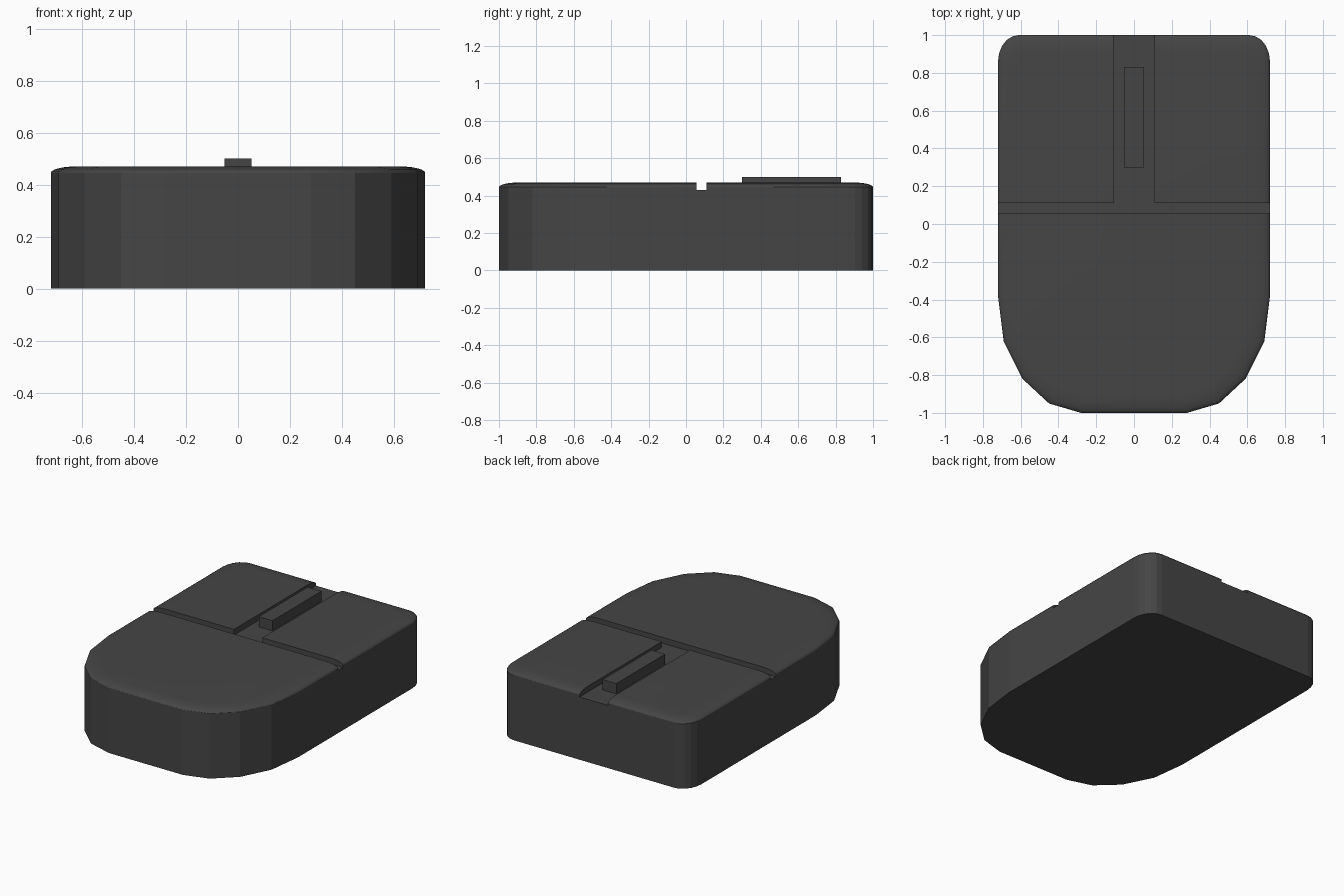
import bpy, bmesh, math

cube = bpy.data.objects.get("Cube")
if cube:
    bpy.data.objects.remove(cube, do_unlink=True)

grey = bpy.data.materials.new("charcoal grey")
grey.use_nodes = True
colour = (0.06, 0.06, 0.06, 1)
grey.diffuse_color = colour
grey.node_tree.nodes["Principled BSDF"].inputs["Base Color"].default_value = colour


def loft(name, rings):
    """Closed solid through a stack of matching rings."""
    bm = bmesh.new()
    loops = [[bm.verts.new(p) for p in ring] for ring in rings]
    n = len(loops[0])
    for low, high in zip(loops, loops[1:]):
        for i in range(n):
            j = (i + 1) % n
            bm.faces.new((low[i], low[j], high[j], high[i]))
    bm.faces.new(loops[0][::-1])
    bm.faces.new(loops[-1])
    bmesh.ops.recalc_face_normals(bm, faces=bm.faces)
    mesh = bpy.data.meshes.new(name)
    bm.to_mesh(mesh)
    bm.free()
    mesh.materials.append(grey)
    obj = bpy.data.objects.new(name, mesh)
    bpy.context.collection.objects.link(obj)
    return obj


def prism(name, outline, z0, z1):
    return loft(name, [[(x, y, z) for x, y in outline] for z in (z0, z1)])


def mirrored(half):
    return half + [(-x, y) for x, y in reversed(half)]


# Body outline: faceted round front, small rounded back corners
half = [(0.28, -1), (0.45, -0.95), (0.59, -0.82), (0.69, -0.62), (0.72, -0.38)]
for i in range(6):
    a = i * math.pi / 10
    half.append((0.61 + 0.11 * math.cos(a), 0.86 + 0.14 * math.sin(a)))
outline = mirrored(half)

# Straight wall, then a shallow rounded rim
rings = [[(x, y, 0) for x, y in outline]]
steps = 6
for i in range(steps + 1):
    a = i / steps * math.pi / 2
    inset = 0.1 * (1 - math.cos(a))
    z = 0.445 + 0.025 * math.sin(a)
    rings.append([(x * (1 - inset / 0.72), y * (1 - inset), z) for x, y in outline])
body = loft("mouse_body", rings)

# T-shaped recess: seam across the body and channel between the two buttons
tee = mirrored([(0.9, 0.055), (0.9, 0.11), (0.108, 0.11), (0.108, 1.2)])
cutter = prism("seam_cutter", tee, 0.43, 0.6)
cutter.hide_render = True
cut = body.modifiers.new("seams", "BOOLEAN")
cut.operation = "DIFFERENCE"
cut.solver = "EXACT"
cut.object = cutter
bpy.context.view_layer.objects.active = body
body.select_set(True)
bpy.ops.object.modifier_apply(modifier=cut.name)
bpy.data.objects.remove(cutter, do_unlink=True)

# Soft rim, flat wall facets
bpy.ops.object.shade_smooth_by_angle(angle=math.radians(35))
for face in body.data.polygons:
    if abs(face.normal.z) < 0.05:
        face.use_smooth = False

# Scroll bar standing in the channel
prism("scroll_bar", mirrored([(0.052, 0.3), (0.052, 0.83)]), 0.42, 0.5)
